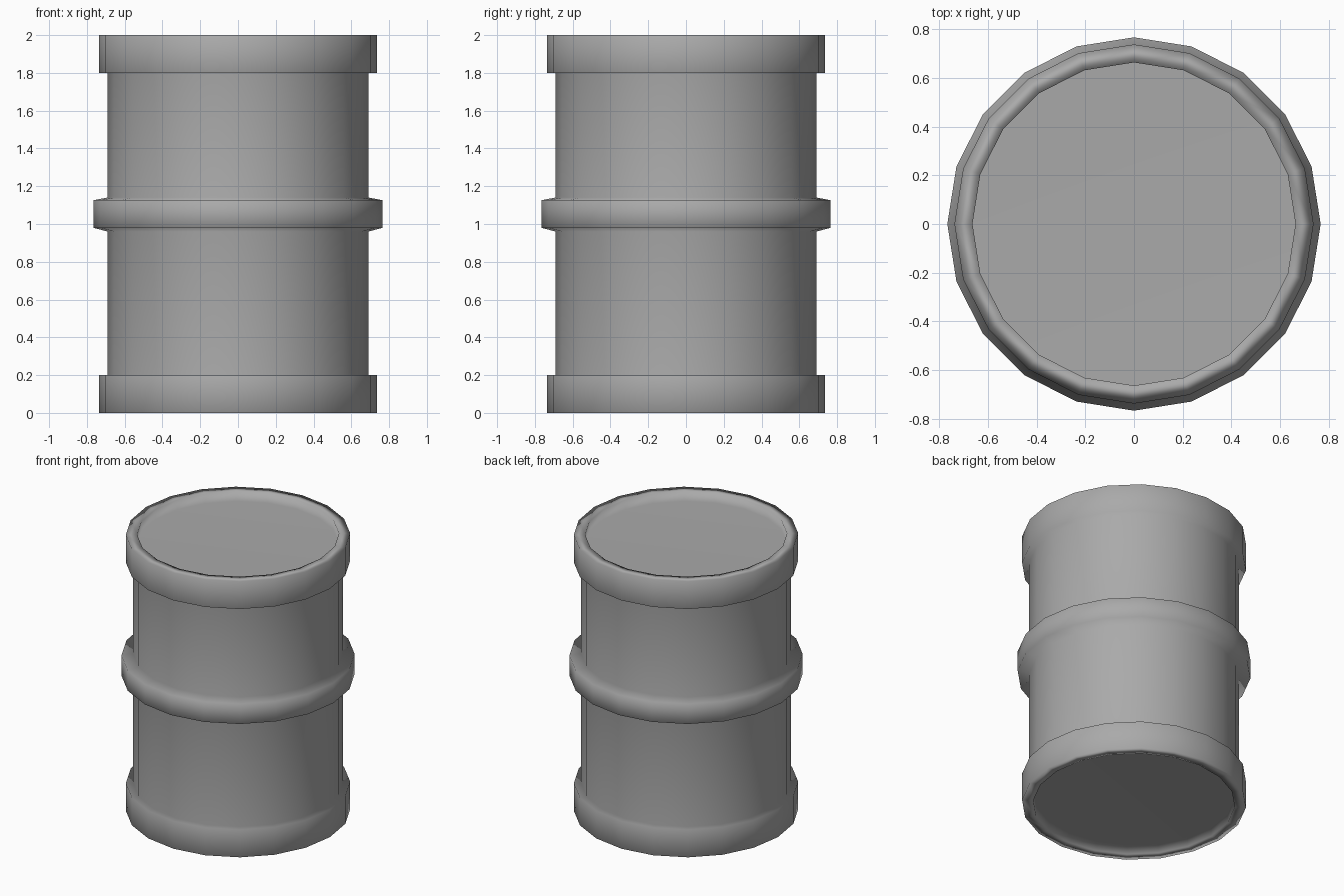
import bpy
import bmesh
from math import cos, sin, tau

SIDES = 20
BODY, RIM, BAND, LID = 0.69, 0.737, 0.766, 0.663

cube = bpy.data.objects.get("Cube")
if cube:
    bpy.data.objects.remove(cube, do_unlink=True)

grey = bpy.data.materials.new("barrel grey")
grey.use_nodes = True
colour = (0.4, 0.4, 0.4, 1)
grey.diffuse_color = colour
grey.node_tree.nodes["Principled BSDF"].inputs["Base Color"].default_value = colour

# Outline from the recessed base, up the outside, to the recessed lid
profile = [
    (LID, 0.07), (LID, 0), (RIM, 0), (RIM, 0.2),            # base rim
    (BODY, 0.2), (BODY, 0.96),                              # lower body
    (BAND, 0.98), (BAND, 1.126),                            # middle band
    (BODY, 1.14), (BODY, 1.8),                              # upper body
    (RIM, 1.8), (RIM, 2), (LID, 2), (LID, 1.93),            # top rim
]


def lathe(name, outline):
    """Sweep an outline around z and close both ends with flat discs."""
    bm = bmesh.new()
    rings = [[bm.verts.new((r * cos(tau * i / SIDES), r * sin(tau * i / SIDES), z))
              for i in range(SIDES)] for r, z in outline]
    for low, high in zip(rings, rings[1:]):
        for i in range(SIDES):
            j = (i + 1) % SIDES
            bm.faces.new((low[i], low[j], high[j], high[i]))
    bm.faces.new(rings[0][::-1])
    bm.faces.new(rings[-1])
    for face in bm.faces:
        face.smooth = True
    mesh = bpy.data.meshes.new(name)
    bm.to_mesh(mesh)
    bm.free()
    mesh.materials.append(grey)
    obj = bpy.data.objects.new(name, mesh)
    bpy.context.collection.objects.link(obj)
    return obj


barrel = lathe("barrel", profile)

# Large faces keep their own shading while the ledges blend softly
barrel.modifiers.new("soft ledges", "WEIGHTED_NORMAL").mode = "FACE_AREA"
